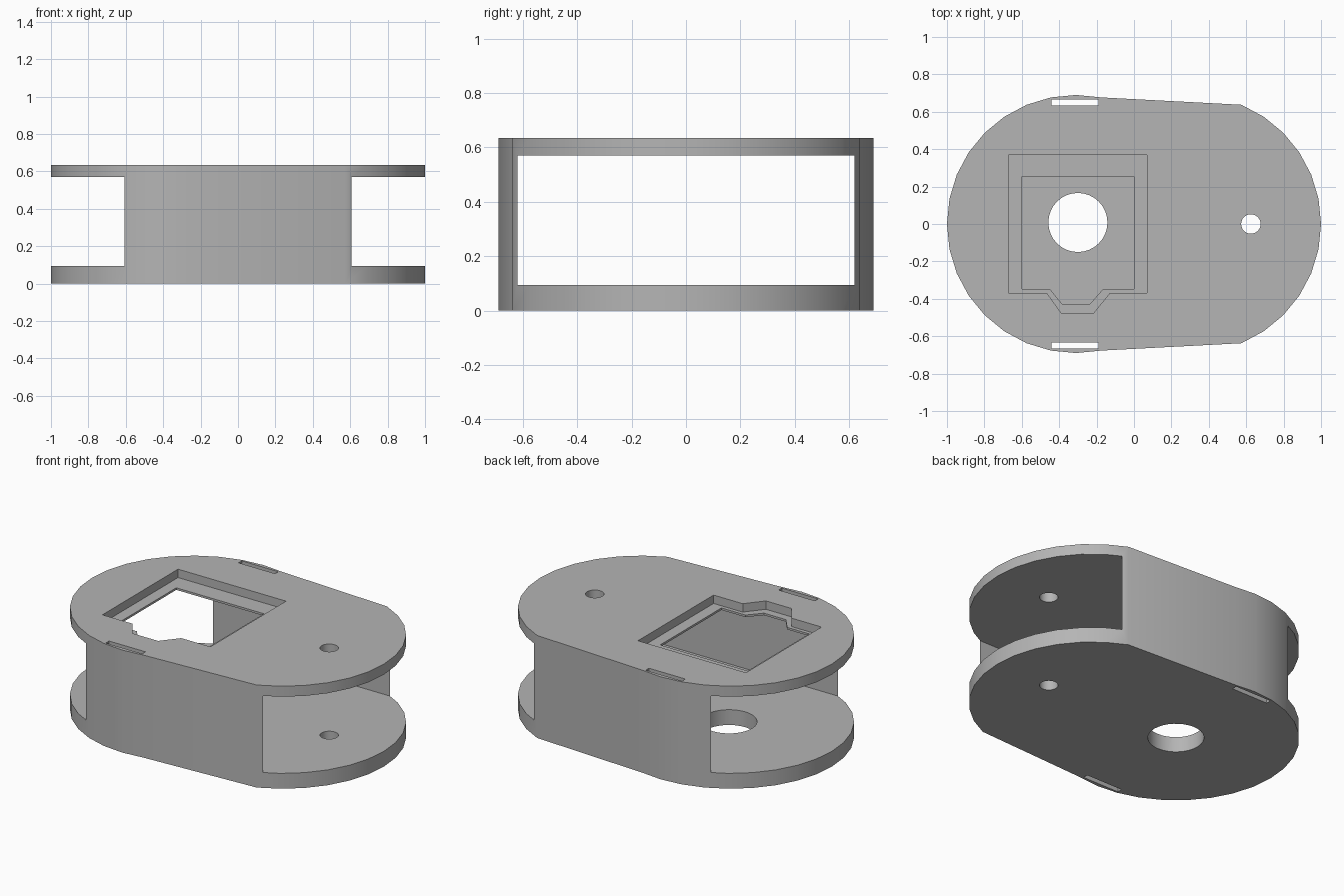
import bpy, bmesh
from math import cos, sin, radians

old = bpy.data.objects.get("Cube")
if old:
    bpy.data.objects.remove(old, do_unlink=True)

HEIGHT, FLOOR, CEILING = 0.635, 0.095, 0.57
RADIUS, OFFSET, STEP = 0.69, 0.31, 11.25

grey = bpy.data.materials.new("plain grey")
grey.use_nodes = True
colour = (0.46, 0.46, 0.46, 1)
grey.diffuse_color = colour
grey.node_tree.nodes["Principled BSDF"].inputs["Base Color"].default_value = colour


def prism(name, points, z0, z1):
    """Extrude a flat outline from z0 to z1."""
    bm = bmesh.new()
    face = bm.faces.new([bm.verts.new((x, y, z0)) for x, y in points])
    top = bmesh.ops.extrude_face_region(bm, geom=[face])["geom"]
    bmesh.ops.translate(bm, vec=(0, 0, z1 - z0),
                        verts=[v for v in top if isinstance(v, bmesh.types.BMVert)])
    bmesh.ops.recalc_face_normals(bm, faces=bm.faces)
    mesh = bpy.data.meshes.new(name)
    bm.to_mesh(mesh)
    bm.free()
    mesh.materials.append(grey)
    obj = bpy.data.objects.new(name, mesh)
    bpy.context.collection.objects.link(obj)
    return obj


def arc(cx, r, first, last, cy=0):
    """Points on a circle, by step number."""
    return [(cx + r * cos(radians(i * STEP)), cy + r * sin(radians(i * STEP)))
            for i in range(first, last + 1)]


def rect(x0, x1, y0, y1):
    return [(x0, y0), (x1, y0), (x1, y1), (x0, y1)]


# Housing: two rounded ends joined by slightly tapering sides
body = prism("housing", arc(OFFSET, RADIUS, -6, 6) + arc(-OFFSET, RADIUS, 7, 25), 0, HEIGHT)

# Stepped window with a tab along its front edge
recess = rect(-0.67, 0.07, -0.37, 0.37)
recess[1:1] = [(-0.465, -0.37), (-0.39, -0.475), (-0.215, -0.475), (-0.13, -0.37)]
window = rect(-0.6, 0, -0.347, 0.253)
window[1:1] = [(-0.45, -0.347), (-0.385, -0.427), (-0.235, -0.427), (-0.165, -0.347)]

cutters = [
    prism("gap_cutter", rect(-1.2, 1.2, -0.62, 0.62), FLOOR, CEILING),
    prism("recess_cutter", recess, 0.583, 0.8),
    prism("window_cutter", window, 0.4, 0.8),
    prism("large_hole_cutter", arc(-0.3, 0.158, 0, 31, 0.008), -0.2, 0.3),
    prism("small_hole_cutter", arc(0.625, 0.052, 0, 31), -0.2, 0.9),
]
# Strap slots running down through both side walls
for side in (-1, 1):
    cutters.append(prism("slot_cutter", rect(-0.44, -0.19, side * 0.65 - 0.016,
                                             side * 0.65 + 0.016), -0.2, 0.9))

bpy.ops.object.select_all(action="DESELECT")
bpy.context.view_layer.objects.active = body
body.select_set(True)
for cutter in cutters:
    cutter.hide_render = True
    mod = body.modifiers.new("cut", "BOOLEAN")
    mod.operation = "DIFFERENCE"
    mod.solver = "EXACT"
    mod.object = cutter
    bpy.ops.object.modifier_apply(modifier=mod.name)
    bpy.data.objects.remove(cutter, do_unlink=True)

bpy.ops.object.shade_smooth_by_angle(angle=radians(30))
